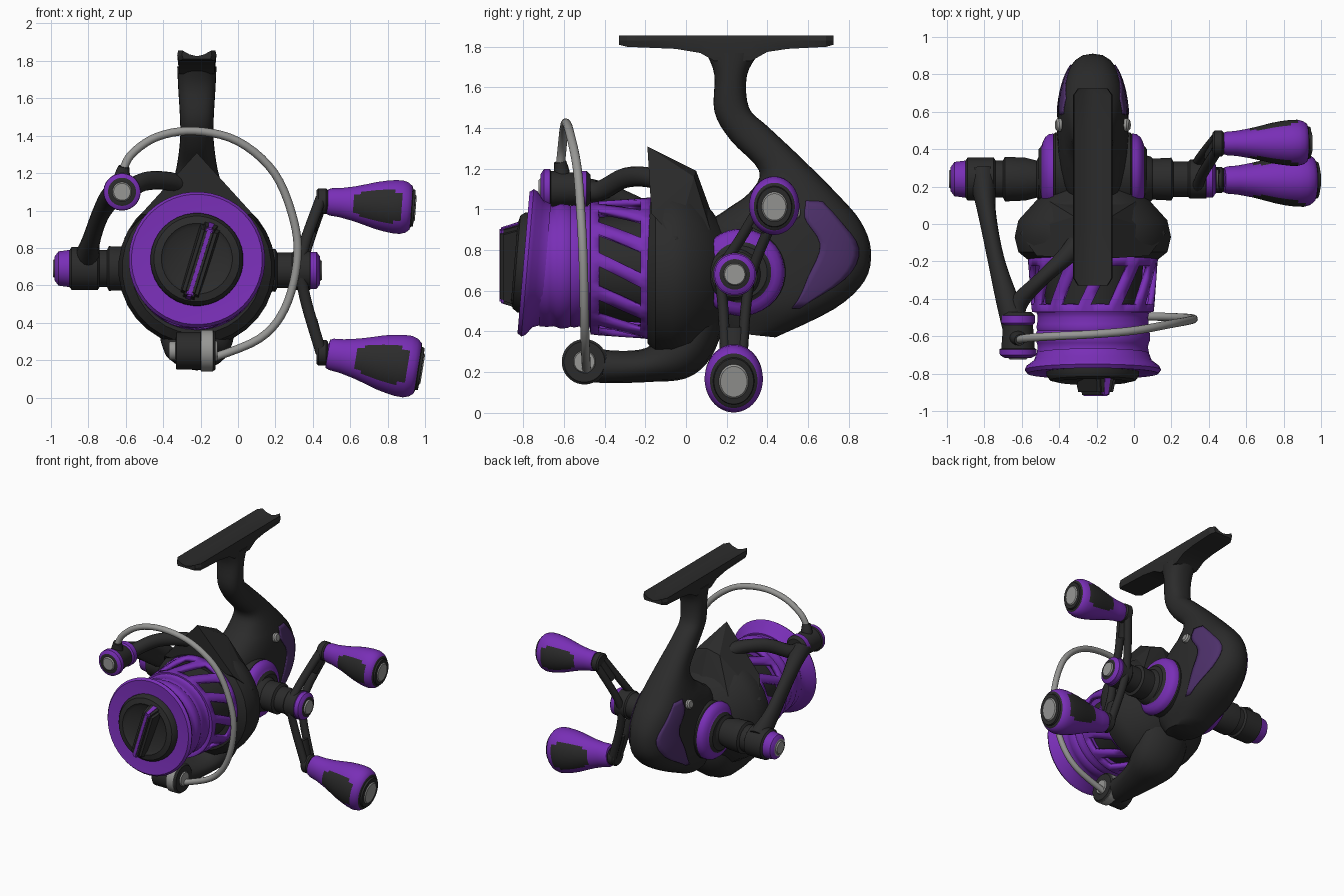
import bpy, bmesh, math, random
from mathutils import Vector, Matrix

if "Cube" in bpy.data.objects:
    bpy.data.objects.remove(bpy.data.objects["Cube"])

random.seed(4)


def material(name, col):
    m = bpy.data.materials.new(name)
    m.diffuse_color = (*col, 1)
    m.use_nodes = True
    m.node_tree.nodes["Principled BSDF"].inputs["Base Color"].default_value = m.diffuse_color
    return m


BLACK = material("matte_black", (0.024, 0.024, 0.024))
PURPLE = material("bright_purple", (0.19, 0.028, 0.47))
DARK = material("dark_purple", (0.075, 0.03, 0.145))
GREY = material("metal_grey", (0.31, 0.31, 0.30))
CX, AZ = -0.22, 0.72          # body centre plane, spool axis height


def finish(name, verts, faces, mats, idx=None, angle=35):
    me = bpy.data.meshes.new(name)
    me.from_pydata([tuple(v) for v in verts], [], faces)
    for m in mats:
        me.materials.append(m)
    if idx:
        for p, i in zip(me.polygons, idx):
            p.material_index = i
    bm = bmesh.new()
    bm.from_mesh(me)
    bmesh.ops.recalc_face_normals(bm, faces=bm.faces)
    bm.to_mesh(me)
    bm.free()
    ob = bpy.data.objects.new(name, me)
    bpy.context.collection.objects.link(ob)
    bpy.ops.object.select_all(action='DESELECT')
    ob.select_set(True)
    bpy.context.view_layer.objects.active = ob
    bpy.ops.object.shade_smooth_by_angle(angle=math.radians(angle))
    return ob


def skin(rings, closed_ends=True):
    n = len(rings[0])
    verts = [v for r in rings for v in r]
    faces = [(i * n + k, i * n + (k + 1) % n, (i + 1) * n + (k + 1) % n, (i + 1) * n + k)
             for i in range(len(rings) - 1) for k in range(n)]
    if closed_ends:
        faces += [tuple(range(n)), tuple(range((len(rings) - 1) * n, len(rings) * n))]
    return verts, faces


def lathe(name, mats, origin, axis, prof, bands=None, n=32, flat=1.0, rule=None):
    """Turn (distance, radius) pairs about an axis; bands gives a colour per segment."""
    ax = Vector(axis).normalized()
    side = Vector((0, 1, 0)) if abs(ax.x) > 0.5 else Vector((1, 0, 0))
    side = (side - ax * side.dot(ax)).normalized()
    up = ax.cross(side)
    o = Vector(origin)
    ang = [2 * math.pi * (k + 0.5) / n for k in range(n)]
    rings = [[o + ax * d + side * (r * flat * math.cos(a)) + up * (r * math.sin(a)) for a in ang]
             for d, r in prof]
    v, f = skin(rings)
    idx = [0] * len(f)
    if bands:
        idx = [int(bands[i // n]) for i in range(len(f) - 2)] + [int(bands[0]), int(bands[-1])]
    if rule:
        for i in range(len(f) - 2):
            if rule(i // n, 2 * math.pi * (i % n + 1) / n):
                idx[i] = 1
    return finish(name, v, f, mats, idx)


def spline(pts, steps):
    """Catmull-Rom through tuples of any length."""
    out = []
    for i in range(len(pts) - 1):
        p = [pts[max(0, min(len(pts) - 1, i + j))] for j in (-1, 0, 1, 2)]
        for s in range(steps):
            t = s / steps
            out.append(tuple(0.5 * (2 * b + (c - a) * t + (2 * a - 5 * b + 4 * c - d) * t * t
                                    + (3 * b - a - 3 * c + d) * t ** 3) for a, b, c, d in zip(*p)))
    return out + [tuple(pts[-1])]


def tube(name, mat, pts, ref=(1, 0, 0), n=16, steps=5):
    """Elliptical sweep; each point is x, y, z, half size along ref, other half size."""
    q = spline(pts, steps)
    c = [Vector(p[:3]) for p in q]
    rings = []
    for i, p in enumerate(q):
        t = (c[min(i + 1, len(c) - 1)] - c[max(i - 1, 0)]).normalized()
        a = Vector(ref)
        a = (a - t * a.dot(t)).normalized()
        b = t.cross(a)
        rings.append([c[i] + a * (p[3] * math.cos(w)) + b * (p[4] * math.sin(w))
                      for w in (2 * math.pi * k / n for k in range(n))])
    return finish(name, *skin(rings), [mat], angle=45)


# --- body with stem: ribs as front y, front z, back y, back z, half width ---
ribs = spline([(.10, 1.77, .36, 1.77, .105), (.14, 1.66, .30, 1.66, .1), (.14, 1.48, .31, 1.5, .09),
               (.22, 1.34, .40, 1.41, .09), (.36, 1.19, .56, 1.26, .11), (.31, 1.08, .75, 1.07, .15),
               (.2, 1.0, .86, .94, .175), (.08, .9, .91, .80, .187), (.06, .7, .88, .65, .192),
               (.08, .52, .73, .51, .18), (.16, .40, .44, .37, .12)], 4)
EXP = 2.4


def sgnpow(v):
    return math.copysign(abs(v) ** (2 / EXP), v)


rings = []
for fy, fz, by, bz, w in ribs:
    ring = []
    for k in range(28):
        a = 2 * math.pi * k / 28
        t = 0.5 + 0.5 * sgnpow(math.cos(a))
        ring.append((CX + w * sgnpow(math.sin(a)), fy + (by - fy) * t, fz + (bz - fz) * t))
    rings.append(ring)
finish("body_and_stem", *skin(rings), [BLACK], angle=50)

# --- dark side panels following the body surface ---
spans = spline([(.62, .76), (.58, .84), (.70, .93), (.66, .88), (.68, .74)], 4)
for side, label in ((1, "right"), (-1, "left")):
    v, f, cols = [], [], 7
    for (fy, fz, by, bz, w), (t0, t1) in zip(ribs[21:37], spans[1:]):
        for k in range(cols):
            t = t0 + (t1 - t0) * k / (cols - 1)
            x = w * (1 - abs(2 * t - 1) ** EXP) ** (1 / EXP) + 0.006
            v.append((CX + side * x, fy + (by - fy) * t, fz + (bz - fz) * t))
    for i in range(len(v) // cols - 1):
        f += [(i * cols + k, i * cols + k + 1, (i + 1) * cols + k + 1, (i + 1) * cols + k) for k in range(cols - 1)]
    ob = finish("side_panel_" + label, v, f, [DARK])
    ob.modifiers.new("thick", 'SOLIDIFY').thickness = 0.008
    lathe("body_screw_" + label, [GREY], (CX + side * .1, .53, .965), (side, 0, .25), [(0, .035), (.09, .035), (.1, .025)], n=14)

# --- grooved mounting foot ---
rings = []
for y, zb, w in [(-.33, 1.81, .08), (-.29, 1.80, .105), (-.05, 1.79, .105), (.07, 1.77, .105), (.14, 1.73, .105),
                 (.32, 1.73, .105), (.40, 1.775, .105), (.5, 1.79, .105), (.69, 1.80, .105), (.725, 1.81, .08)]:
    rings.append([(CX + x * w, y, z) for x, z in
                  [(-1, 1.83), (-.95, 1.855), (-.5, 1.835), (0, 1.825), (.5, 1.835), (.95, 1.855), (1, 1.83), (.9, zb), (-.9, zb)]])
finish("mounting_foot", *skin(rings), [BLACK], angle=25)

# --- gear housing, side rings and shafts ---
lathe("gear_housing", [BLACK], (CX, .28, .69), (1, 0, 0), [(-.24, .17), (-.2, .21), (.2, .21), (.24, .17)])
for s, label in ((1, "right"), (-1, "left")):
    lathe("side_ring_" + label, [PURPLE, BLACK], (CX, .27, .69), (s, 0, 0),
          [(.21, .215), (.235, .211), (.255, .195), (.268, .17), (.274, .15), (.29, .13)], "00001")
lathe("right_shaft", [BLACK, PURPLE, GREY], (0, .24, .68), (1, 0, 0),
      [(.03, .14), (.09, .12), (.1, .11), (.2, .115), (.21, .095), (.29, .095), (.3, .105), (.385, .105), (.388, .1),
       (.42, .1), (.438, .075), (.44, .055), (.45, .05)], "000000011102")
lathe("left_shaft", [BLACK, PURPLE, GREY], (0, .24, .69), (-1, 0, 0),
      [(.45, .14), (.51, .12), (.52, .1), (.58, .115), (.69, .12), (.7, .1), (.74, .1), (.75, .115), (.89, .115), (.9, .1),
       (.96, .092), (.98, .065), (.981, .05), (.99, .045)], "0000000001122")

# --- rotor ---
lathe("rotor_drum", [BLACK], (CX, 0, .69), (0, 1, 0), [(-.19, .35), (-.15, .40), (-.07, .42), (.02, .40), (.13, .3), (.2, .2)])
bm = bmesh.new()
for p in [(0, -.19, 1.31), (-.3, -.17, .98), (.3, -.17, .98), (0, .05, 1.19), (-.1, .04, 1.16), (.1, .04, 1.16),
          (0, .13, .97), (-.23, .12, .9), (.23, .12, .9), (-.39, -.05, .85), (.39, -.05, .85)]:
    bm.verts.new((CX + p[0], p[1], p[2]))
bmesh.ops.convex_hull(bm, input=bm.verts)
me = bpy.data.meshes.new("rotor_crest")
bm.to_mesh(me)
bm.free()
me.materials.append(BLACK)
bpy.context.collection.objects.link(bpy.data.objects.new("rotor_crest", me))
tube("lower_rotor_arm", BLACK, [(CX, .06, .56, .2, .12), (CX, .04, .40, .2, .13), (CX, -.04, .29, .19, .13), (CX, -.18, .235, .15, .085),
                                (CX, -.36, .225, .11, .08), (CX, -.5, .24, .09, .09)])
tube("upper_rotor_arm", BLACK, [(-.26, -.06, 1.11, .06, .07), (-.36, -.17, 1.155, .05, .05), (-.5, -.3, 1.155, .05, .04),
                                (-.62, -.43, 1.09, .05, .05), (-.64, -.56, 1.1, .06, .06)], ref=(0, 0, 1))
tube("left_support_arm", BLACK, [(-.81, .27, .72, .08, .09), (-.79, .08, .82, .05, .07), (-.74, -.18, .97, .045, .06),
                                 (-.68, -.4, 1.07, .06, .06), (-.63, -.57, 1.1, .07, .07)])

# --- line roller, bail wire and lower pivot ---
lathe("line_roller", [BLACK, PURPLE, GREY], (-.62, 0, 1.1), (0, -1, 0),
      [(.47, .07), (.49, .09), (.53, .09), (.54, .08), (.6, .085), (.665, .09), (.67, .1), (.7, .098), (.715, .075),
       (.716, .052), (.725, .045)], "0110001102")
tube("wire_socket", BLACK, [(-.62, -.61, 1.06, .06, .05), (-.62, -.61, 1.17, .045, .04), (-.61, -.62, 1.235, .03, .03)])
tube("bail_wire", GREY, [(x, y, z, .022, .022) for x, y, z in
     [(-.62, -.62, 1.2), (-.57, -.61, 1.30), (-.43, -.6, 1.395), (-.23, -.59, 1.425), (0, -.57, 1.37), (.195, -.535, 1.2),
      (.30, -.515, .94), (.315, -.505, .72), (.25, -.5, .475), (.115, -.495, .315), (-.14, -.49, .21)]], ref=(0, 1, 0))
lathe("lower_pivot", [BLACK, GREY], (0, -.5, .25), (1, 0, 0),
      [(-.37, .045), (-.36, .05), (-.335, .05), (-.33, .1), (-.2, .1), (-.198, .112), (-.135, .112), (-.134, .11),
       (-.12, .1), (-.119, .055), (-.11, .05)], "1100011001")

# --- spool: winding, openwork skirt, lip, knob ---
wind = [(-.72 + .27 * i / 16, .302 + random.uniform(-.007, .007)) for i in range(17)]
lathe("wound_line", [PURPLE], (CX, 0, AZ), (0, 1, 0), wind, n=40)
lathe("spool_core", [BLACK], (CX, 0, AZ - .01), (0, 1, 0), [(-.46, .25), (-.1, .28)])
rows = [(-.475, .29), (-.47, .325), (-.43, .33), (-.36, .335), (-.29, .34), (-.225, .345), (-.165, .35)]
N = 60
v, f = [], []
for i, (y, r) in enumerate(rows):
    for k in range(N):
        a = 2 * math.pi * k / N - 1.5 * (y + .41)
        v.append((CX + r * math.cos(a), y, AZ - .01 + r * math.sin(a)))
for i in range(len(rows) - 1):
    for k in range(N):
        if not (2 <= i <= 4 and k % 5 > 1):
            f.append((i * N + k, i * N + (k + 1) % N, (i + 1) * N + (k + 1) % N, (i + 1) * N + k))
skirt = finish("spool_skirt", v, f, [PURPLE])
skirt.modifiers.new("thick", 'SOLIDIFY').thickness = 0.03
tilt = Vector((0, -math.cos(.085), math.sin(.085)))
lathe("spool_lip", [PURPLE], (CX, -.70, .73), tilt, [(-.01, .3), (.03, .315), (.06, .355), (.08, .365), (.1, .35), (.09, .24)], n=44)
lathe("drag_cap", [BLACK], (CX, -.70, .73), tilt, [(.05, .25), (.11, .248), (.135, .23), (.145, .19), (.13, .17), (.125, .05)], n=36)


def slab(name, mat, size, loc, rot):
    bm = bmesh.new()
    bmesh.ops.create_cube(bm, size=1, matrix=Matrix.Diagonal((*size, 1)))
    for q in bm.verts:              # taper toward the front
        if q.co.y < 0:
            q.co.x *= .7
            q.co.z *= .82
    bmesh.ops.bevel(bm, geom=bm.edges[:], offset=min(size) * .15, segments=2, affect='EDGES')
    m = bpy.data.meshes.new(name)
    bm.to_mesh(m)
    bm.free()
    m.materials.append(mat)
    ob = bpy.data.objects.new(name, m)
    ob.location, ob.rotation_euler = loc, rot
    bpy.context.collection.objects.link(ob)


slab("drag_grip", BLACK, (.12, .13, .45), (CX + .015, -.85, .725), (0, .3, 0))
slab("drag_grip_stripe", PURPLE, (.052, .138, .462), (CX + .015, -.85, .725), (0, .3, 0))

# --- double crank with two grips ---
hub = Vector((.33, .24, .68))
for label, end, tip, k in (("upper", Vector((.445, .43, 1.05)), Vector((.95, .435, 1.012)), .94),
                           ("lower", Vector((.445, .235, .24)), Vector((.988, .235, .152)), 1.09)):
    d = end - hub
    across = Vector((0, -d.z, d.y)).normalized()
    for s in (-1, 1):
        p = [hub + across * (.075 * s) + d * .02, hub + across * (.055 * s) + d * .4 - Vector((.01, 0, 0)), end + across * (.04 * s)]
        tube("%s_crank_rail_%s" % (label, "a" if s < 0 else "b"), BLACK, [(*q, .03, .026) for q in p], n=12)
    tube(label + "_crank_web", BLACK, [(*(hub + d * t), .025, .05) for t in (.6, .8, 1)], n=12)
    lathe(label + "_crank_end", [BLACK], (0, end.y, end.z), (1, 0, 0), [(.42, .06), (.43, .07), (.47, .07), (.48, .06)], n=20)
    ax = tip - end
    L = ax.length
    prof = [(.02, .045), (.06, .05), (.065, .07), (.1, .078), (.2, .083), (.34, .098), (.41, .108), (.49, .12), (.58, .134),
            (.68, .145), (.77, .152), (.85, .153), (.91, .143), (.95, .125), (.96, .108), (.985, .104), (.987, .078), (1.0, .07)]
    # tapered dark inlays on the front and back of each grip
    lathe(label + "_grip", [PURPLE, BLACK, GREY], end, ax, [(t * L, r * k) for t, r in prof],
          "00000000000001112", n=40, flat=.86,
          rule=lambda seg, a: 5 <= seg <= 10 and abs(math.cos(a)) > (.86 if seg in (5, 10) else .78))
